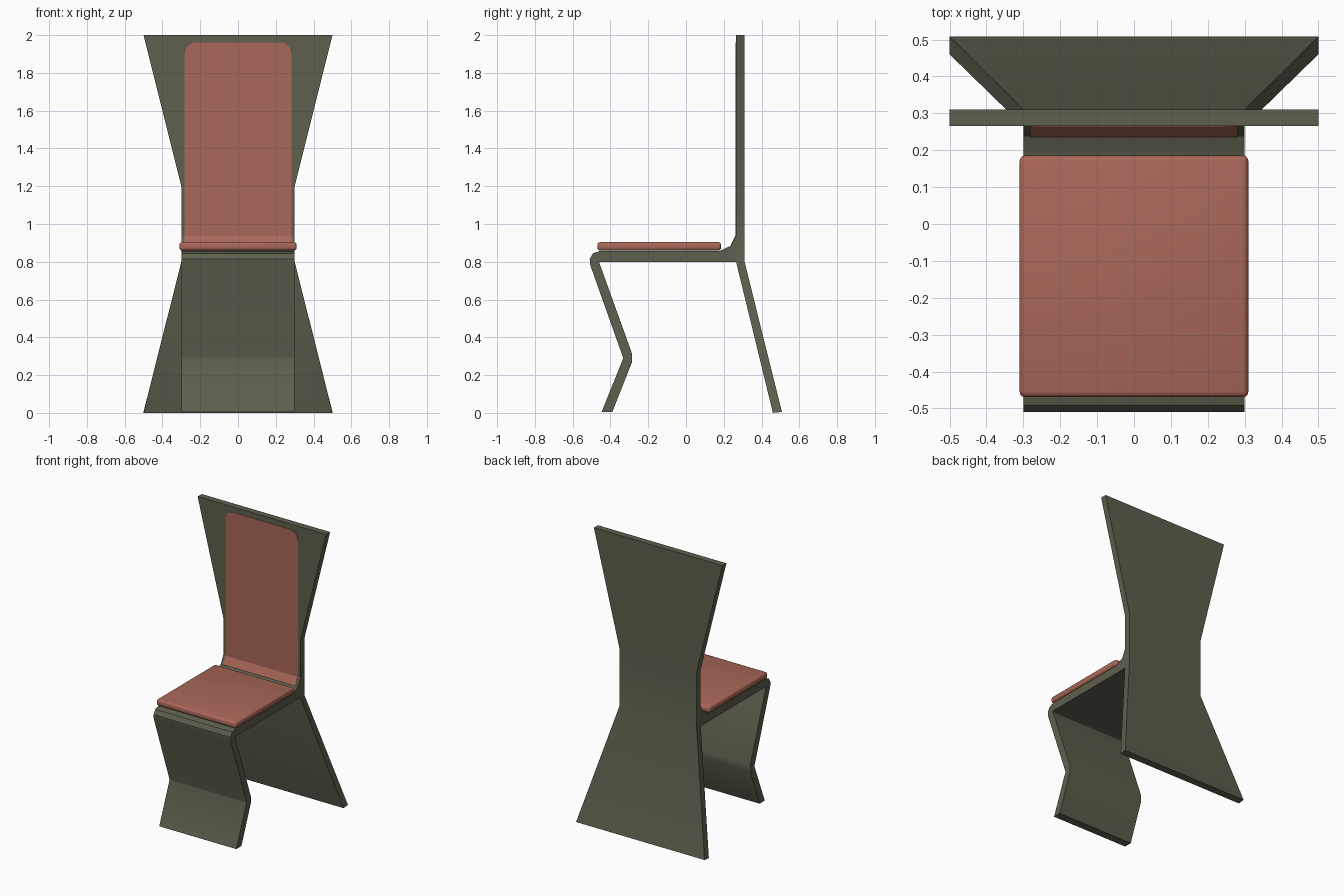
import bpy, bmesh, math

if "Cube" in bpy.data.objects:
    bpy.data.objects.remove(bpy.data.objects["Cube"])


def material(name, rgb):
    m = bpy.data.materials.new(name)
    m.diffuse_color = (*rgb, 1)
    m.use_nodes = True
    m.node_tree.nodes["Principled BSDF"].inputs["Base Color"].default_value = m.diffuse_color
    return m


OLIVE = material("olive wood", (0.112, 0.115, 0.075))
RED = material("dusty red fabric", (0.40, 0.137, 0.098))


def finish(name, bm, mat):
    bmesh.ops.recalc_face_normals(bm, faces=bm.faces)
    me = bpy.data.meshes.new(name)
    bm.to_mesh(me)
    bm.free()
    me.materials.append(mat)
    ob = bpy.data.objects.new(name, me)
    bpy.context.collection.objects.link(ob)
    bpy.context.view_layer.objects.active = ob
    ob.select_set(True)
    bpy.ops.object.shade_smooth_by_angle(angle=math.radians(32))
    ob.select_set(False)
    return ob


def board(name, sections, mat):
    """Bent board: each section is (outer y, z, inner y, z, half width)."""
    bm = bmesh.new()
    rings = [[bm.verts.new(p) for p in ((-w, a, b), (w, a, b), (w, c, d), (-w, c, d))]
             for a, b, c, d, w in sections]
    for r, s in zip(rings, rings[1:]):
        for i in range(4):
            j = (i + 1) % 4
            bm.faces.new((r[i], r[j], s[j], s[i]))
    bm.faces.new(rings[0])
    bm.faces.new(rings[-1])
    return finish(name, bm, mat)


# flared backrest running down into the flared rear leg
board("back_and_rear_leg", [
    (0.265, 2.0, 0.31, 2.0, 0.5),
    (0.265, 1.2, 0.31, 1.2, 0.3),
    (0.265, 0.8, 0.31, 0.8, 0.3),
    (0.46, 0.0, 0.508, 0.005, 0.5)], OLIVE)

# seat board, rounded front edge and kinked front leg
board("seat_and_front_leg", [
    (0.28, 0.94, 0.28, 0.80, 0.3),
    (0.265, 0.94, 0.265, 0.80, 0.3),
    (0.238, 0.885, 0.238, 0.80, 0.3),
    (0.18, 0.858, 0.18, 0.80, 0.3),
    (-0.455, 0.858, -0.44, 0.80, 0.3),
    (-0.492, 0.845, -0.455, 0.80, 0.3),
    (-0.51, 0.815, -0.46, 0.797, 0.3),
    (-0.508, 0.785, -0.459, 0.795, 0.3),
    (-0.334, 0.295, -0.286, 0.315, 0.3),
    (-0.334, 0.285, -0.286, 0.268, 0.3),
    (-0.447, 0.005, -0.39, 0.005, 0.3)], OLIVE)

# seat cushion with rounded edges
bm = bmesh.new()
bmesh.ops.create_cube(bm, size=1)
for v in bm.verts:
    v.co = (v.co.x * 0.62, v.co.y * 0.655 - 0.142, v.co.z * 0.045 + 0.882)
bmesh.ops.bevel(bm, geom=list(bm.edges), offset=0.015, segments=3,
                profile=0.5, affect='EDGES')
finish("seat_cushion", bm, RED)

# thin back panel with rounded upper corners
bm = bmesh.new()
R, W, TOP = 0.06, 0.282, 1.962
outline = [(-W, 0.94), (W, 0.94)]
for side in (1, -1):
    for k in range(7):
        t = math.pi / 2 * (k if side == 1 else 6 - k) / 6
        outline.append((side * (W - R + R * math.cos(t)), TOP - R + R * math.sin(t)))
face = bm.faces.new([bm.verts.new((x, 0.267, z)) for x, z in outline])
ext = bmesh.ops.extrude_face_region(bm, geom=[face])
for v in ext["geom"]:
    if isinstance(v, bmesh.types.BMVert):
        v.co.y = 0.2625
finish("back_panel", bm, RED)

# upholstered slope where the back meets the seat
board("back_panel_foot", [
    (0.2625, 0.94, 0.268, 0.94, W),
    (0.236, 0.887, 0.242, 0.884, W)], RED)
